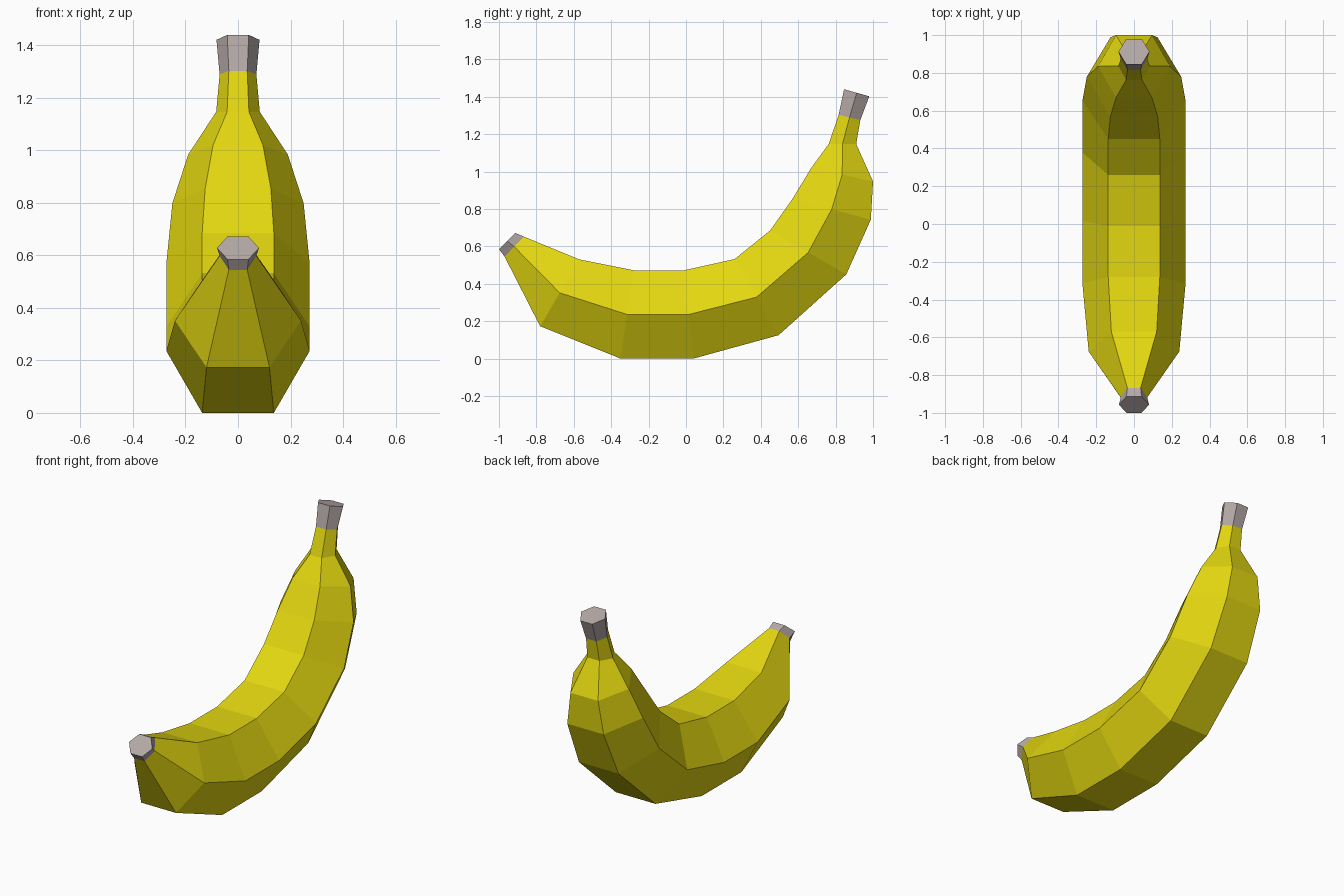
import bpy, bmesh
from mathutils import Vector

if "Cube" in bpy.data.objects:
    bpy.data.objects.remove(bpy.data.objects["Cube"])

# Cross-sections: inner edge (y, z), outer edge (y, z), half width
RINGS = [
    (-0.913, 0.672, -1.00, 0.585, 0.08),
    (-0.867, 0.652, -0.97, 0.545, 0.07),
    (-0.57, 0.53, -0.78, 0.173, 0.24),
    (-0.28, 0.472, -0.35, 0.0, 0.273),
    (-0.01, 0.472, 0.04, 0.0, 0.273),
    (0.26, 0.532, 0.495, 0.125, 0.273),
    (0.45, 0.685, 0.857, 0.45, 0.273),
    (0.57, 0.855, 0.988, 0.742, 0.25),
    (0.67, 1.02, 1.0, 0.947, 0.19),
    (0.763, 1.147, 0.91, 1.147, 0.083),
    (0.816, 1.303, 0.932, 1.275, 0.07),
    (0.845, 1.44, 0.98, 1.402, 0.082),
]


def material(name, rgb):
    mat = bpy.data.materials.new(name)
    mat.diffuse_color = (*rgb, 1)
    mat.use_nodes = True
    mat.node_tree.nodes["Principled BSDF"].inputs["Base Color"].default_value = mat.diffuse_color
    return mat


def hexagon(ring):
    """Six points: flat inner and outer edges, widest halfway between."""
    iy, iz, oy, oz, w = ring
    inner, outer = Vector((0, iy, iz)), Vector((0, oy, oz))
    mid = (inner + outer) / 2
    side = Vector((w, 0, 0))
    return [inner - side / 2, inner + side / 2, mid + side,
            outer + side / 2, outer - side / 2, mid - side]


def loft(name, rings, mat, cap=None):
    """Skin the hexagons in order; cap is the index of a ring to close."""
    bm = bmesh.new()
    loops = [[bm.verts.new(p) for p in hexagon(r)] for r in rings]
    for a, b in zip(loops, loops[1:]):
        for i in range(6):
            j = (i + 1) % 6
            bm.faces.new((a[i], b[i], b[j], a[j]))
    if cap is not None:
        bm.faces.new(loops[cap] if cap == 0 else loops[cap][::-1])
    # side faces run consistently, so orient everything by the top strip
    bm.normal_update()
    bm.faces.ensure_lookup_table()
    if bm.faces[0].normal.dot(loops[0][0].co - loops[0][3].co) < 0:
        bmesh.ops.reverse_faces(bm, faces=bm.faces[:])
    mesh = bpy.data.meshes.new(name)
    bm.to_mesh(mesh)
    bm.free()
    mesh.materials.append(mat)
    obj = bpy.data.objects.new(name, mesh)
    bpy.context.collection.objects.link(obj)
    return obj


yellow = material("banana yellow", (0.77, 0.68, 0.005))
grey = material("dull grey", (0.46, 0.40, 0.39))

loft("blossom_tip", RINGS[:2], grey, cap=0)
loft("peel", RINGS[1:11], yellow)
loft("stem", RINGS[10:], grey, cap=-1)
